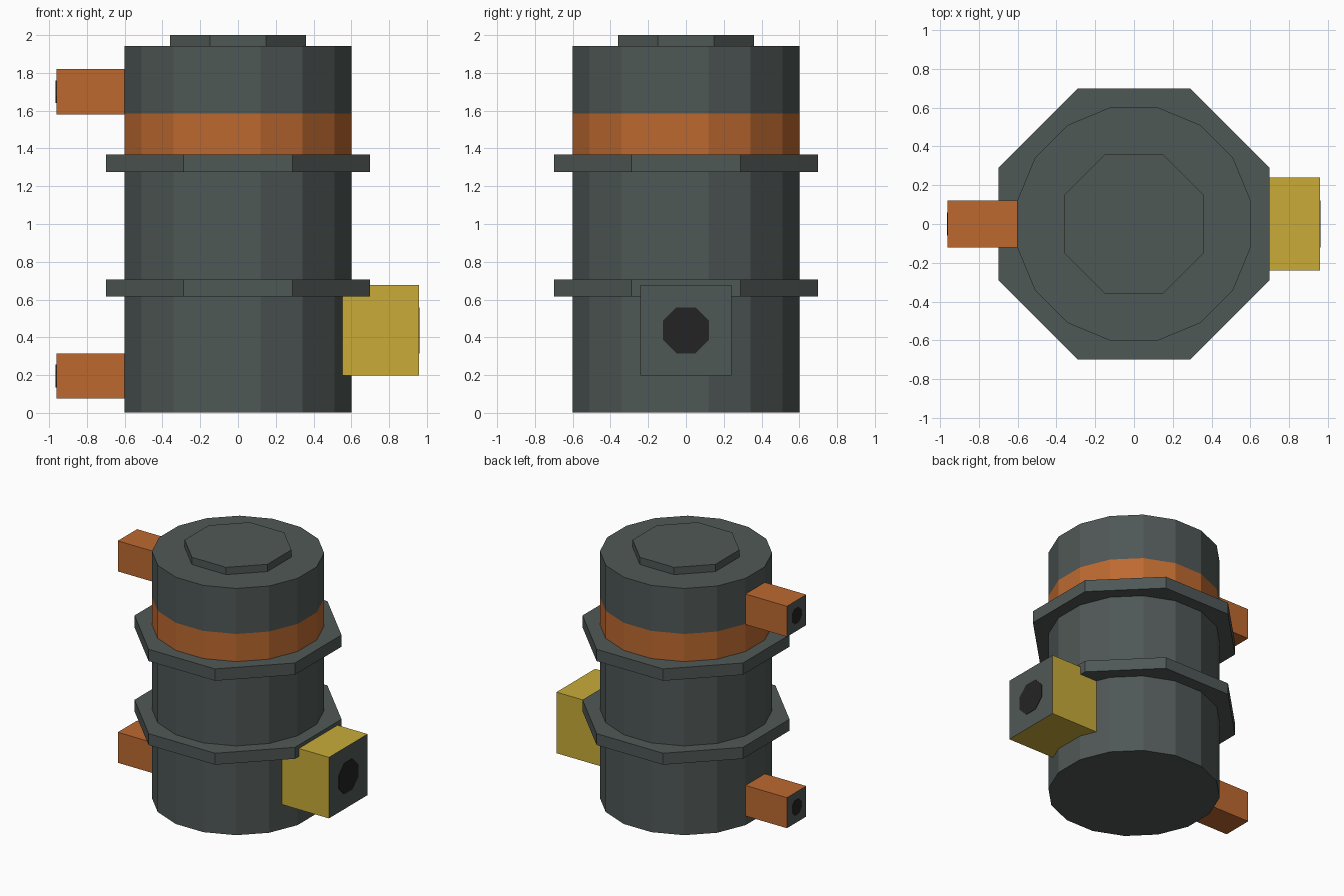
import bpy, bmesh, math

if "Cube" in bpy.data.objects:
    bpy.data.objects.remove(bpy.data.objects["Cube"])


def material(name, r, g, b):
    lin = lambda c: ((c / 255 + 0.055) / 1.055) ** 2.4
    m = bpy.data.materials.new(name)
    m.diffuse_color = (lin(r), lin(g), lin(b), 1)
    m.use_nodes = True
    m.node_tree.nodes["Principled BSDF"].inputs["Base Color"].default_value = m.diffuse_color
    return m


GRAY = material("dark slate gray", 79, 88, 86)
ORANGE = material("burnt orange", 189, 105, 48)
YELLOW = material("mustard yellow", 200, 171, 57)
BLACK = material("opening black", 36, 36, 36)


def finish(name, bm, mats, rule=None):
    bmesh.ops.recalc_face_normals(bm, faces=bm.faces)
    for f in bm.faces:
        f.material_index = rule(f) if rule else 0
    me = bpy.data.meshes.new(name)
    bm.to_mesh(me)
    bm.free()
    for m in mats:
        me.materials.append(m)
    ob = bpy.data.objects.new(name, me)
    bpy.context.collection.objects.link(ob)
    return ob


def prism(name, sides, apothem, heights, mats, rule=None):
    """Flat-sided drum with a flat facing front, cut at every height."""
    bm = bmesh.new()
    r = apothem / math.cos(math.pi / sides)
    rings = []
    for z in heights:
        angles = [(i + 0.5) * 2 * math.pi / sides for i in range(sides)]
        rings.append([bm.verts.new((r * math.cos(a), r * math.sin(a), z)) for a in angles])
    for lo, hi in zip(rings, rings[1:]):
        for i in range(sides):
            j = (i + 1) % sides
            bm.faces.new((lo[i], lo[j], hi[j], hi[i]))
    bm.faces.new(rings[0])
    bm.faces.new(rings[-1])
    return finish(name, bm, mats, rule)


def port(name, x_in, x_out, half, z, hole, mat):
    """Square connector with a gray end face and an octagonal opening."""
    side = 1 if x_out > 0 else -1
    bm = bmesh.new()
    bmesh.ops.create_cube(bm, size=1)
    for v in bm.verts:
        x = x_out if v.co.x * side > 0 else x_in
        v.co = (x, v.co.y * 2 * half, z + v.co.z * 2 * half)
    finish(name, bm, [mat, GRAY], lambda f: int(f.normal.x * side > 0.9))
    # opening plate
    disc = prism(name + "_opening", 8, hole, (0, 0.004), [BLACK])
    disc.rotation_euler = (0, side * math.pi / 2, 0)
    disc.location = (x_out - side * 0.001, 0, z)


# main drum with painted band
prism("tank_body", 16, 0.602, (0.003, 1.365, 1.585, 1.943), [GRAY, ORANGE],
      lambda f: int(abs(f.normal.z) < 0.5 and 1.365 < f.calc_center_median().z < 1.585))

# lid and octagonal flanges
prism("top_lid", 8, 0.36, (1.93, 2.0), [GRAY])
for name, z0, z1 in (("lower_flange", 0.615, 0.705), ("upper_flange", 1.275, 1.368)):
    prism(name, 8, 0.698, (z0, z1), [GRAY])

# connectors
port("upper_port", -0.55, -0.962, 0.12, 1.70, 0.06, ORANGE)
port("lower_port", -0.55, -0.962, 0.12, 0.195, 0.06, ORANGE)
port("main_port", 0.55, 0.959, 0.24, 0.437, 0.122, YELLOW)
